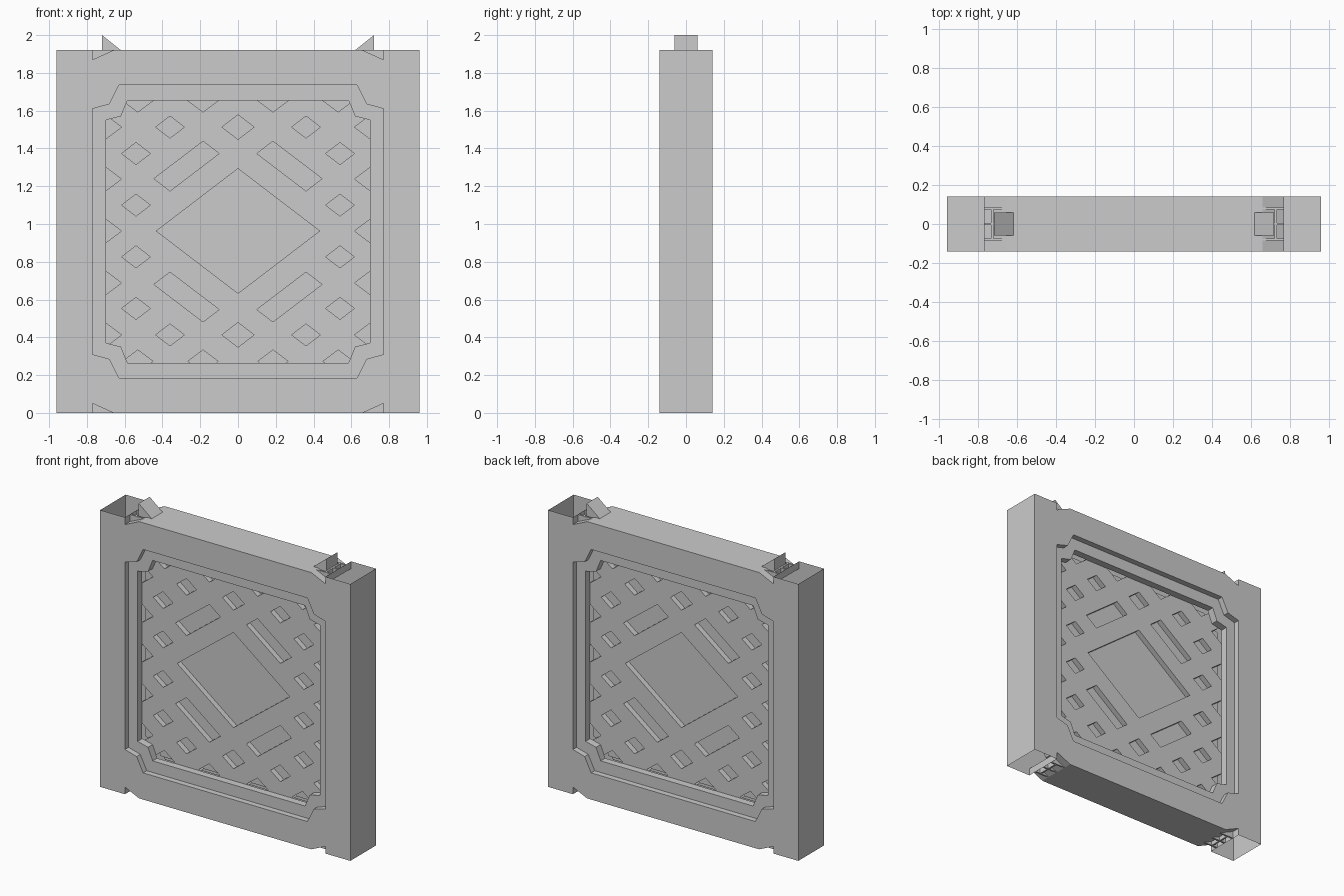
import bpy, bmesh
from mathutils import Vector

if "Cube" in bpy.data.objects:
    bpy.data.objects.remove(bpy.data.objects["Cube"])

ZC = 0.96          # mid height of the panel
HALF = 0.14        # half depth


def finish(bm, name):
    bmesh.ops.remove_doubles(bm, verts=bm.verts, dist=1e-5)
    bmesh.ops.recalc_face_normals(bm, faces=bm.faces)
    me = bpy.data.meshes.new(name)
    bm.to_mesh(me)
    bm.free()
    ob = bpy.data.objects.new(name, me)
    bpy.context.collection.objects.link(ob)
    return ob


def four_way(quarter):
    """Mirror a quarter profile (right, top; listed top-centre to right) into a loop."""
    q = list(quarter)
    half = q + [(x, -z) for x, z in reversed(q)]
    return [(x, z + ZC) for x, z in half + [(-x, z) for x, z in reversed(half)]]


def add_ring(bm, loops, y):
    """Flat face at depth y bounded by one or two loops."""
    edges = []
    for loop in loops:
        vs = [bm.verts.new((x, y, z)) for x, z in loop]
        edges += [bm.edges.new((vs[i - 1], vs[i])) for i in range(len(vs))]
    bmesh.ops.triangle_fill(bm, edges=edges, use_beauty=True, normal=Vector((0, -1, 0)))


def add_wall(bm, loop, y0, y1, skip=lambda a, b: False):
    """Strip of walls following a loop between two depths."""
    for i in range(len(loop)):
        a, b = loop[i - 1], loop[i]
        if not skip(a, b):
            bm.faces.new([bm.verts.new((p[0], y, p[1]))
                          for p, y in ((a, y0), (b, y0), (b, y1), (a, y1))])


def add_prism(bm, loop, y0, y1):
    rings = [[bm.verts.new((x, y, z)) for x, z in loop] for y in (y0, y1)]
    n = len(loop)
    for r in rings:
        bm.faces.new(r)
    for i in range(n):
        bm.faces.new((rings[0][i - 1], rings[0][i], rings[1][i], rings[1][i - 1]))


outer = four_way([(0.66, 0.96), (0.77, 0.91), (0.77, 0.96), (0.96, 0.96)])
step = four_way([(0.63, 0.775), (0.68, 0.675), (0.77, 0.65)])
inner = four_way([(0.585, 0.695), (0.62, 0.61), (0.70, 0.59)])


# Hollow frame: notched outline, stepped opening, open corner ends
def open_end(a, b):
    return abs(a[1] - b[1]) < 1e-6 and min(abs(a[0]), abs(b[0])) > 0.7


bm = bmesh.new()
add_wall(bm, outer, -HALF, HALF, open_end)
for s in (-1, 1):
    add_ring(bm, (outer, step), s * HALF)
    add_wall(bm, step, s * HALF, s * 0.10)
    add_ring(bm, (step, inner), s * 0.10)
    add_wall(bm, inner, s * 0.10, s * 0.05)
finish(bm, "frame")

# Webs closing the hollow side posts
bm = bmesh.new()
for s in (-1, 1):
    bm.faces.new([bm.verts.new((s * x, y, ZC)) for x, y in
                  ((0.77, -HALF), (0.96, -HALF), (0.96, HALF), (0.77, HALF))])
finish(bm, "post_webs")

# Lattice slab, pierced by diamonds and slanted slots
bm = bmesh.new()
add_prism(bm, inner, -0.05, 0.05)
lattice = finish(bm, "lattice")

bm = bmesh.new()


def diamond(cx, cz, w, h):
    for sx in ((1, -1) if cx else (1,)):
        for sz in ((1, -1) if cz else (1,)):
            x, z = cx * sx, ZC + 0.003 + cz * sz
            add_prism(bm, [(x + w, z), (x, z + h), (x - w, z), (x, z - h)], -0.1, 0.1)


diamond(0, 0, 0.432, 0.33)
diamond(0, 0.55, 0.085, 0.065)
for cx, cz in ((0.36, 0.55), (0.54, 0.41), (0.54, 0.137)):
    diamond(cx, cz, 0.076, 0.058)
# half diamonds cut off by the border
for cx, cz in ((0.185, 0.69), (0.53, 0.69), (0.697, 0.55), (0.697, 0.275), (0.697, 0)):
    diamond(cx, cz, 0.08, 0.06)
for sx in (1, -1):
    for sz in (1, -1):
        add_prism(bm, [(sx * x, ZC + sz * z) for x, z in
                       ((0.445, 0.28), (0.185, 0.478), (0.10, 0.413), (0.36, 0.215))], -0.1, 0.1)
cutter = finish(bm, "lattice_cutter")
cutter.hide_render = True

mod = lattice.modifiers.new("holes", 'BOOLEAN')
mod.operation = 'DIFFERENCE'
mod.solver = 'EXACT'
mod.object = cutter
bpy.context.view_layer.objects.active = lattice
bpy.ops.object.modifier_apply(modifier=mod.name)
bpy.data.objects.remove(cutter)

# Backing sheet behind the holes
bm = bmesh.new()
add_prism(bm, inner, -0.012, 0.012)
finish(bm, "backing_sheet")

# Locating spikes on the top edge
bm = bmesh.new()
for s in (-1, 1):
    add_prism(bm, [(s * 0.72, 2.0), (s * 0.72, 1.893), (s * 0.66, 1.92), (s * 0.62, 1.92)],
              -0.06, 0.06)
finish(bm, "top_spikes")

# Thin ribs of the sockets inside the corner notches
bm = bmesh.new()
for s in (-1, 1):
    for t in (-1, 1):
        for y in (-0.08, 0, 0.08):
            add_prism(bm, [(s * x, ZC + t * z) for x, z in
                           ((0.66, 0.96), (0.77, 0.91), (0.77, 0.96))], y - 0.006, y + 0.006)
        add_prism(bm, [(s * x, ZC + t * z) for x, z in
                       ((0.722, 0.93), (0.734, 0.925), (0.734, 0.96), (0.722, 0.96))], -0.08, 0.08)
finish(bm, "notch_ribs")
